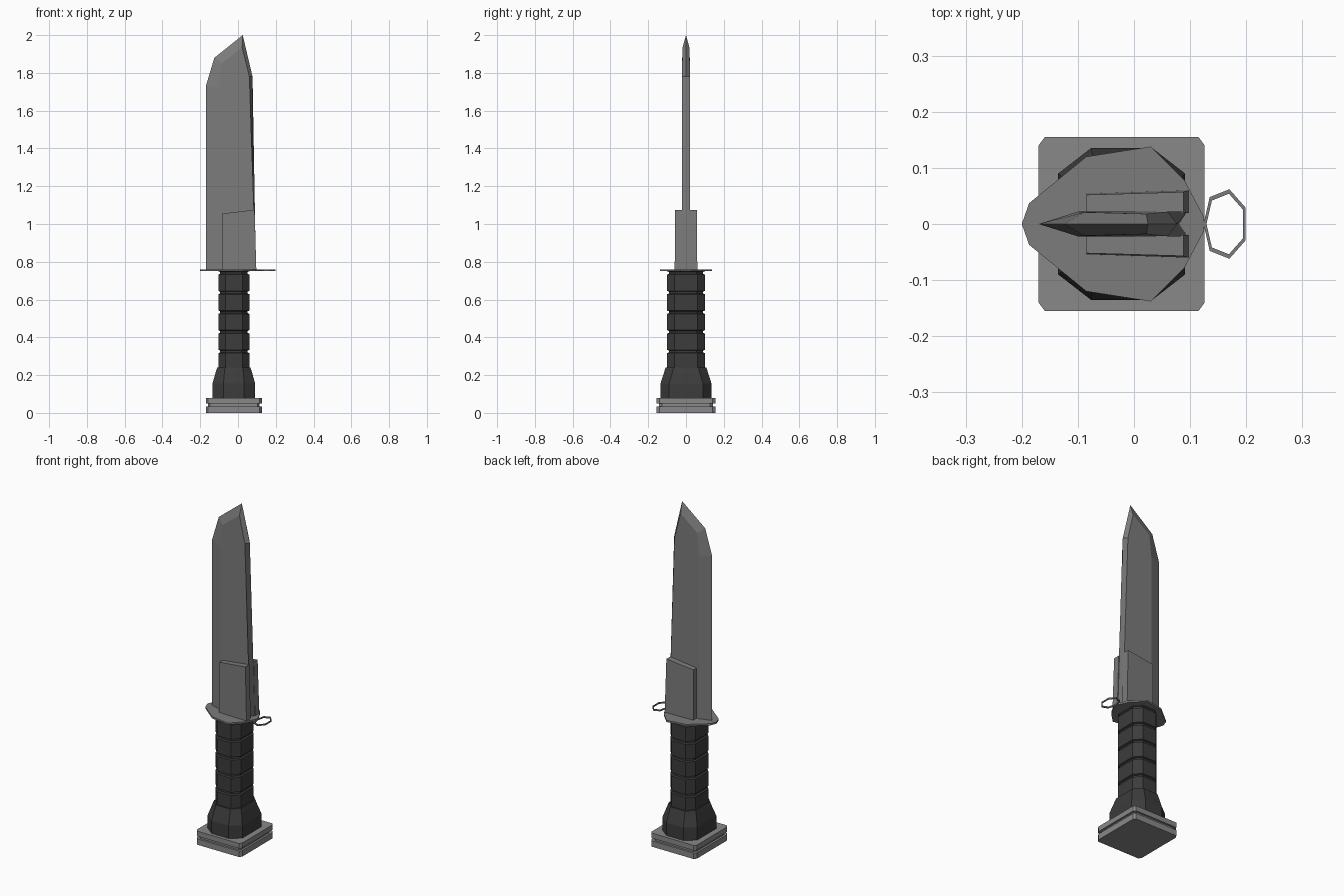
import bpy, bmesh

if "Cube" in bpy.data.objects:
    bpy.data.objects.remove(bpy.data.objects["Cube"])

CX = -0.022  # handle axis


def material(name, value):
    m = bpy.data.materials.new(name)
    m.use_nodes = True
    col = (value, value, value, 1)
    m.diffuse_color = col
    m.node_tree.nodes["Principled BSDF"].inputs["Base Color"].default_value = col
    return m


steel = material("steel grey", 0.2)
pommel_grey = material("light steel grey", 0.25)
grip_black = material("grip charcoal", 0.045)


def finish(name, bm, mat, smooth=None):
    bmesh.ops.recalc_face_normals(bm, faces=bm.faces)
    me = bpy.data.meshes.new(name)
    bm.to_mesh(me)
    bm.free()
    ob = bpy.data.objects.new(name, me)
    bpy.context.collection.objects.link(ob)
    me.materials.append(mat)
    if smooth:
        bpy.ops.object.select_all(action='DESELECT')
        ob.select_set(True)
        bpy.context.view_layer.objects.active = ob
        bpy.ops.object.shade_smooth_by_angle(angle=smooth)
    return ob


def loft(name, loops, mat, closed=False, smooth=None):
    """Bridge successive loops of points; cap the ends or join them."""
    bm = bmesh.new()
    rings = [[bm.verts.new(p) for p in loop] for loop in loops]
    pairs = list(zip(rings, rings[1:]))
    if closed:
        pairs.append((rings[-1], rings[0]))
    else:
        bm.faces.new(rings[0])
        bm.faces.new(rings[-1])
    for a, b in pairs:
        for i in range(len(a)):
            j = (i + 1) % len(a)
            bm.faces.new((a[i], a[j], b[j], b[i]))
    return finish(name, bm, mat, smooth)


def chamfered(hx, hy, fx, fy, z):
    """Rectangle with cut corners; fx and fy are the half lengths of the flats."""
    pts = [(hx, -fy), (hx, fy), (fx, hy), (-fx, hy),
           (-hx, fy), (-hx, -fy), (-fx, -hy), (fx, -hy)]
    return [(CX + x, y, z) for x, y in pts]


# Blade: centre outline between two raised flat faces
edge = [(-.17, .755), (-.17, 1.73), (-.125, 1.88), (.025, 2), (.077, 1.78), (.08, .755)]
flat = [(-.1, .022, .755), (-.1, .022, 1.72), (-.088, .021, 1.85),
        (.022, .018, 1.935), (.06, .022, 1.78), (.095, .022, .755)]
loft("blade", [[(x, -y, z) for x, y, z in flat],
               [(x, 0, z) for x, z in edge],
               [(x, y, z) for x, y, z in flat]], steel)

# Reinforcing plates beside the blade root
for side, name in ((-1, "front_blade_plate"), (1, "back_blade_plate")):
    outline = [(-.085, .755, .054), (-.085, 1.055, .052), (.088, 1.075, .057), (.097, .755, .06)]
    loft(name, [[(x, side * .02, z) for x, z, y in outline],
                [(x, side * y, z) for x, z, y in outline]], steel)

# Guard plate
half = [(-.2, 0), (-.187, .037), (-.085, .12), (.03, .138), (.09, .078), (.125, .012)]
guard = half + [(x, -y) for x, y in reversed(half[1:])]
loft("guard", [[(x, y, z) for x, y in guard] for z in (.75, .76)], steel)

# Lanyard ring on the guard
hoop = [(.124, 0), (.135, .048), (.17, .062), (.199, .029),
        (.199, -.029), (.17, -.062), (.135, -.048)]


def hoop_loop(scale, z):
    return [(.164 + (x - .164) * scale, y * scale, z) for x, y in hoop]


loft("guard_ring", [hoop_loop(1, .75), hoop_loop(1, .758),
                    hoop_loop(.87, .758), hoop_loop(.87, .75)], steel, closed=True)

# Grip: eight-sided, cut by evenly spaced grooves
sections = [chamfered(.082, .1, .045, .06, .23)]
for k in range(5):
    z = .325 + .104 * k
    for inset, dz in ((0, -.009), (.009, -.005), (.009, .005), (0, .009)):
        sections.append(chamfered(.082 - inset, .1 - inset, .045 - inset / 2,
                                  .06 - inset / 2, z + dz))
loft("grip", sections, grip_black)

# Flared grip base
loft("grip_flare", [chamfered(.113, .135, .055, .09, .078),
                    chamfered(.113, .135, .055, .09, .155),
                    chamfered(.096, .116, .05, .072, .215),
                    chamfered(.088, .108, .047, .066, .24)], grip_black)

# Pommel: two square slabs with a thin core between them
for name, low, high, inset in (("pommel_base", 0, .035, 0),
                               ("pommel_core", .034, .051, .012),
                               ("pommel_top", .05, .08, 0)):
    loft(name, [chamfered(.148 - inset, .155 - inset, .137 - inset, .14 - inset, z)
                for z in (low, high)], pommel_grey)
